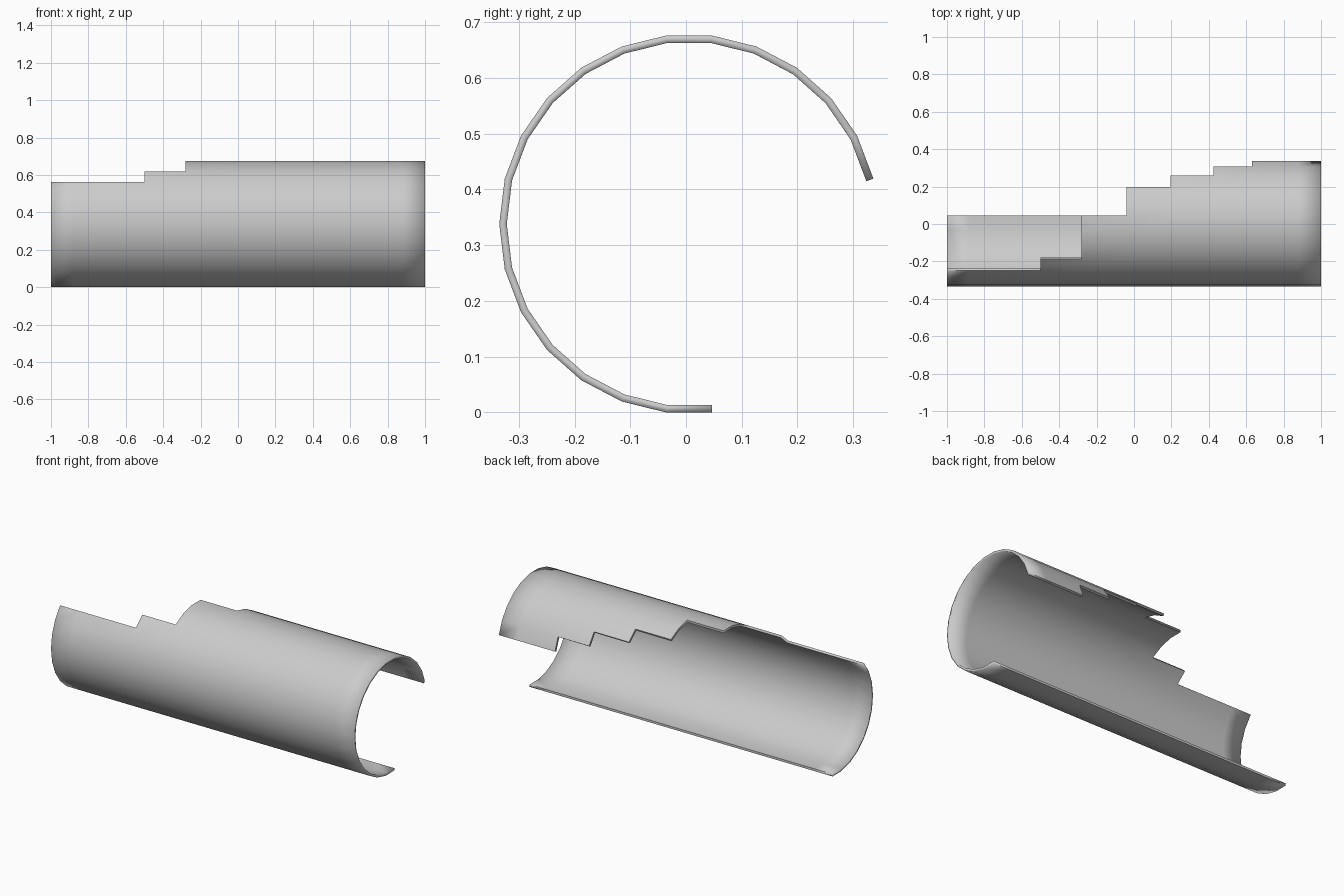
import bpy, bmesh, math

if "Cube" in bpy.data.objects:
    bpy.data.objects.remove(bpy.data.objects["Cube"])

SIDES = 26
R = 0.3405
CY, CZ = 0.0055, 0.338
COLUMNS = [-1, -0.88, -0.72, -0.5, -0.28, -0.04, 0.195, 0.425, 0.63, 0.88, 1]


def strip_start(k):
    # where each lengthwise strip begins: stepped broken edge
    if k < 3:
        return -1
    return {3: -0.5, 4: -0.28, 5: -0.28, 6: -0.28, 7: -0.04,
            8: -0.04, 9: 0.195, 10: 0.425, 11: 0.63}[k]


# Open, stepped outer shell of the broken tube
bm = bmesh.new()
verts = {}


def vert(k, x):
    if (k, x) not in verts:
        a = math.pi - k * 2 * math.pi / SIDES
        verts[k, x] = bm.verts.new((x, CY + R * math.cos(a), CZ + R * math.sin(a)))
    return verts[k, x]


for k in range(-7, 12):
    for x0, x1 in zip(COLUMNS, COLUMNS[1:]):
        if x0 >= strip_start(k):
            f = bm.faces.new((vert(k, x0), vert(k, x1), vert(k + 1, x1), vert(k + 1, x0)))
            f.smooth = True

# Crisp broken edges, soft end rims
for e in bm.edges:
    at_end = all(abs(abs(v.co.x) - 1) < 1e-4 for v in e.verts)
    e.smooth = not (e.is_boundary and not at_end)

mesh = bpy.data.meshes.new("broken_tube")
bm.to_mesh(mesh)
bm.free()
tube = bpy.data.objects.new("broken_tube", mesh)
bpy.context.collection.objects.link(tube)

# Wall thickness, inward
wall = tube.modifiers.new("wall", 'SOLIDIFY')
wall.thickness = 0.0135
wall.offset = -1
